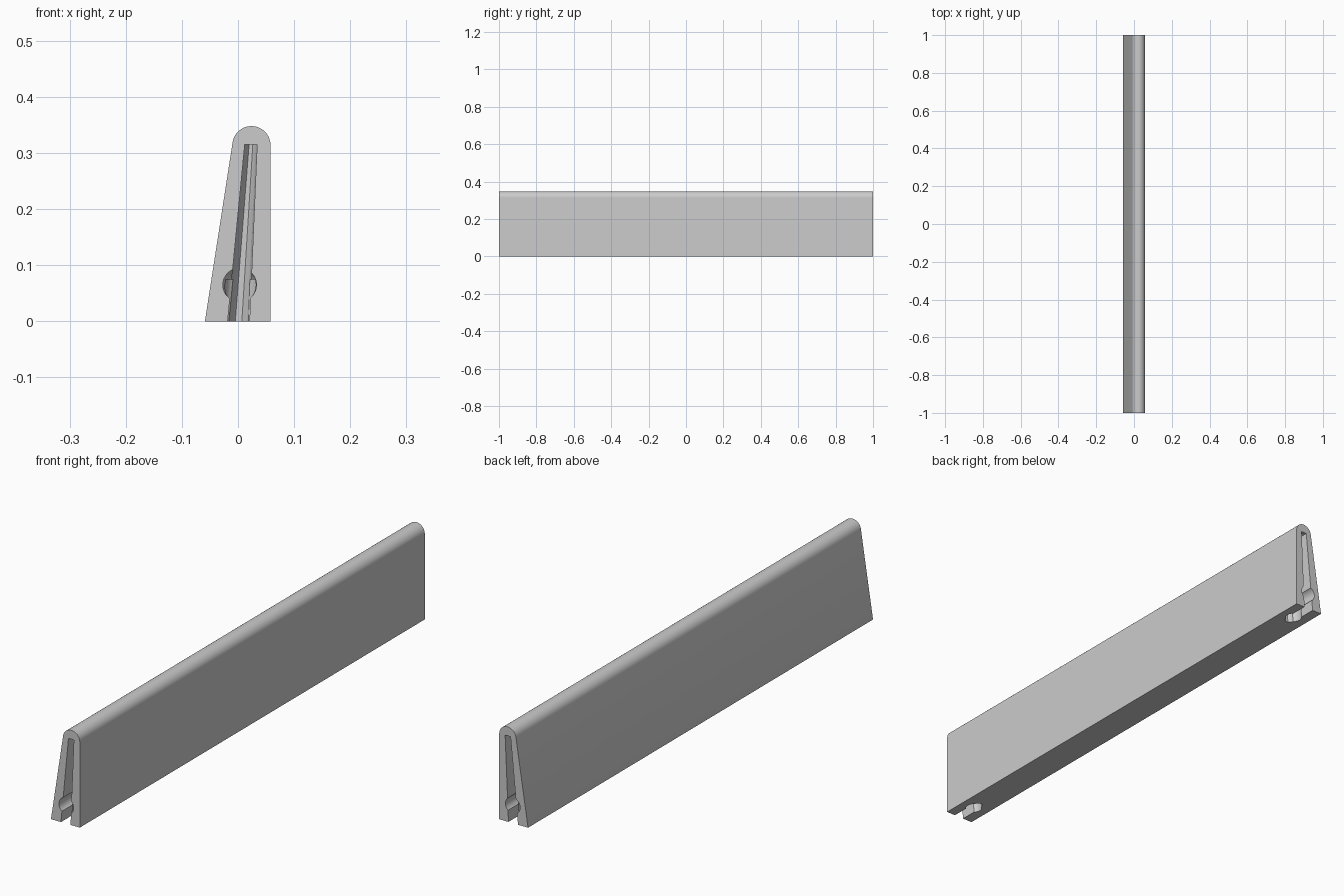
import bpy, bmesh, math
from mathutils import Vector

if "Cube" in bpy.data.objects:
    bpy.data.objects.remove(bpy.data.objects["Cube"], do_unlink=True)

grey = bpy.data.materials.new("plain grey")
grey.use_nodes = True
colour = (0.6, 0.6, 0.6, 1)
grey.diffuse_color = colour
grey.node_tree.nodes["Principled BSDF"].inputs["Base Color"].default_value = colour


def loft(name, sections):
    """Closed solid skinned through rings of equal point count."""
    bm = bmesh.new()
    rings = [[bm.verts.new(p) for p in ring] for ring in sections]
    n = len(rings[0])
    for a, b in zip(rings, rings[1:]):
        for i in range(n):
            j = (i + 1) % n
            bm.faces.new((a[i], a[j], b[j], b[i]))
    bm.faces.new(rings[0])
    bm.faces.new(rings[-1])
    bmesh.ops.recalc_face_normals(bm, faces=bm.faces[:])
    mesh = bpy.data.meshes.new(name)
    bm.to_mesh(mesh)
    bm.free()
    mesh.materials.append(grey)
    obj = bpy.data.objects.new(name, mesh)
    bpy.context.collection.objects.link(obj)
    return obj


def circle(radius, count=32):
    steps = [2 * math.pi * i / count for i in range(count)]
    return [(radius * math.cos(a), radius * math.sin(a)) for a in steps]


# Wedge bar with a rounded top edge
profile = [(-0.059, 0), (0.058, 0)]
for i in range(25):
    a = math.radians(171.5) * i / 24
    profile.append((0.024 + 0.034 * math.cos(a), 0.314 + 0.034 * math.sin(a)))
bar = loft("wedge_bar", [[(x, y, z) for x, z in profile] for y in (-1, 1)])


def mid(z):
    """Centre line of the leaning slot."""
    return 0.001 + 0.07 * z


cutters = []
for side in (-1, 1):
    # Tapered slot with a rounded inner end
    rings = []
    for depth, width in ((-0.02, 1), (0.1, 1), (0.115, 0.8), (0.125, 0.3)):
        y = side * (1 - depth)
        ring = []
        for z, half, sign in ((-0.02, 0.02, -1), (-0.02, 0.02, 1),
                              (0.315, 0.011, 1), (0.315, 0.011, -1)):
            ring.append((mid(z) + sign * half * width, y, z))
        rings.append(ring)
    cutters.append(loft("slot_cutter", rings))

    # Round bore with a domed inner end
    rings = []
    steps = [(-0.02, 1)] + [(0.065 + 0.03 * math.sin(a), math.cos(a))
                            for a in (0, 0.3, 0.6, 0.9, 1.2, 1.45)]
    for depth, scale in steps:
        rings.append([(0.003 + x * scale, side * (1 - depth), 0.065 + z * scale)
                      for x, z in circle(0.03)])
    cutters.append(loft("bore_cutter", rings))

    # Upright keyhole well in the underside
    cutters.append(loft("well_cutter", [
        [(mid(z) + x, side * 0.915 + y, z) for x, y in circle(0.029)]
        for z in (-0.02, 0.075)]))

for cutter in cutters:
    cutter.hide_render = True
    mod = bar.modifiers.new("cut", "BOOLEAN")
    mod.operation = "DIFFERENCE"
    mod.solver = "EXACT"
    mod.object = cutter

# Bake the cuts and drop the cutters
graph = bpy.context.evaluated_depsgraph_get()
baked = bpy.data.meshes.new_from_object(bar.evaluated_get(graph))
bar.modifiers.clear()
bar.data = baked
for cutter in cutters:
    bpy.data.objects.remove(cutter, do_unlink=True)

bpy.ops.object.select_all(action="DESELECT")
bar.select_set(True)
bpy.context.view_layer.objects.active = bar
bpy.ops.object.shade_smooth_by_angle(angle=math.radians(30))
